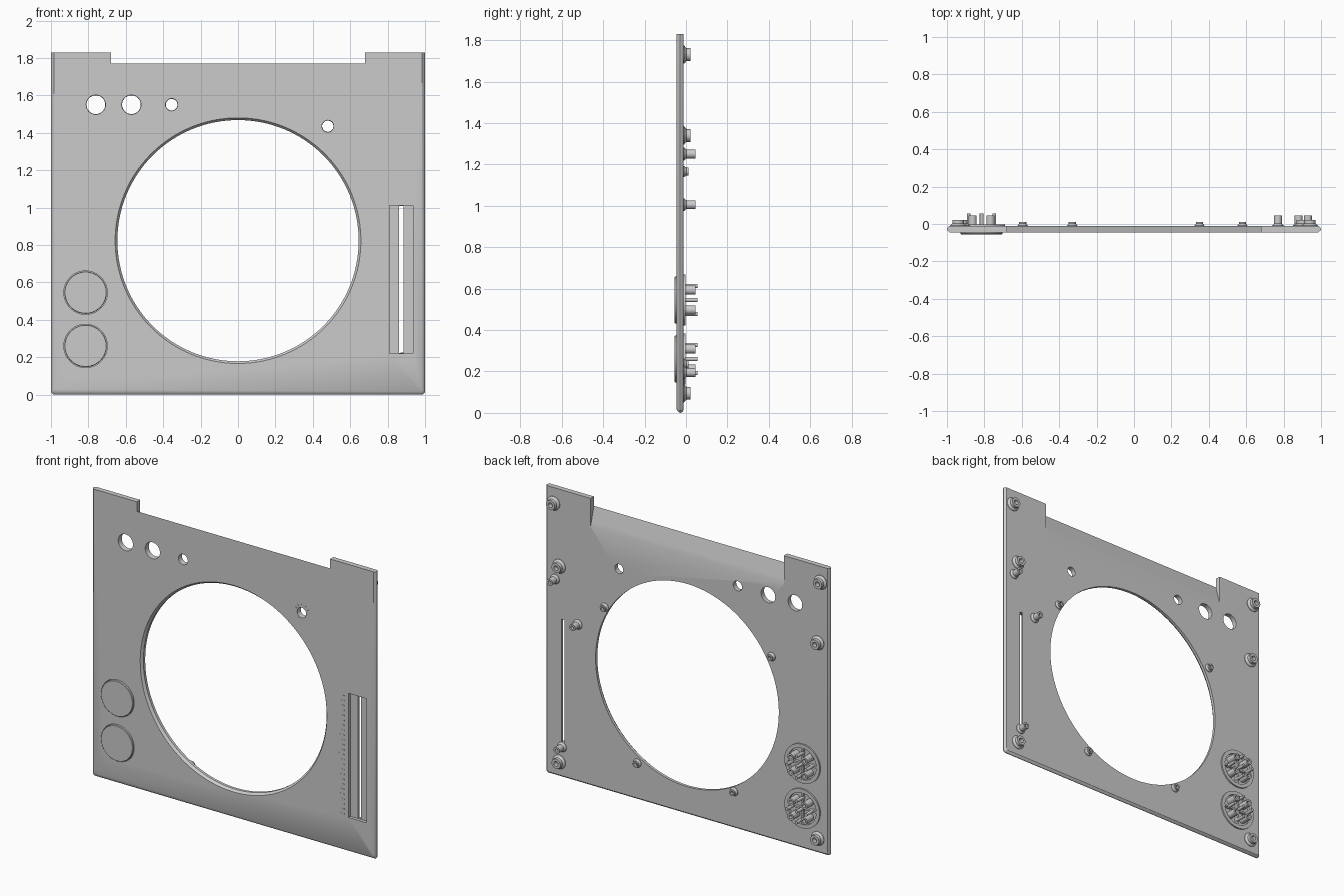
import bpy, bmesh, math

if "Cube" in bpy.data.objects:
    bpy.data.objects.remove(bpy.data.objects["Cube"])

FRONT, BACK = -0.045, -0.012


def finish(name, bm, angle=30):
    bmesh.ops.recalc_face_normals(bm, faces=bm.faces)
    me = bpy.data.meshes.new(name)
    bm.to_mesh(me)
    bm.free()
    ob = bpy.data.objects.new(name, me)
    bpy.context.collection.objects.link(ob)
    smooth(ob, angle)
    return ob


def smooth(ob, angle=30):
    bpy.ops.object.select_all(action='DESELECT')
    ob.select_set(True)
    bpy.context.view_layer.objects.active = ob
    bpy.ops.object.shade_smooth_by_angle(angle=math.radians(angle))


def lathe(bm, x, z, profile, n=32):
    """Revolve (radius, y) points about the y direction through (x, z)."""
    rings = []
    for r, y in profile:
        if r == 0:
            rings.append([bm.verts.new((x, y, z))] * n)
        else:
            rings.append([bm.verts.new((x + r * math.cos(t), y, z + r * math.sin(t)))
                          for t in (2 * math.pi * k / n for k in range(n))])
    for a, b in zip(rings, rings[1:]):
        for k in range(n):
            q = [a[k], a[(k + 1) % n], b[(k + 1) % n], b[k]]
            bm.faces.new(list(dict.fromkeys(q)))


def box(bm, x0, x1, y0, y1, z0, z1):
    vs = bmesh.ops.create_cube(bm, size=1)['verts']
    for v in vs:
        v.co = ((x0 + x1) / 2 + v.co.x * (x1 - x0),
                (y0 + y1) / 2 + v.co.y * (y1 - y0),
                (z0 + z1) / 2 + v.co.z * (z1 - z0))
    return vs


# Panel: outline lofted through the thickness, edges rounded, notch sloping to the back
bm = bmesh.new()
rings = []
for y, i in [(FRONT, .016), (-.036, .004), (-.029, 0), (-.02, .003), (BACK, .012)]:
    n = 1.77 - .12 * (y - FRONT) / (BACK - FRONT)
    c, s = .012, 1 - i
    pts = [(-s, 1.83), (-s, i + c), (-s + c, i), (s - c, i), (s, i + c),
           (s, 1.83), (.68, 1.83), (.68, n), (-.68, n), (-.68, 1.83)]
    rings.append([bm.verts.new((px, y, pz)) for px, pz in pts])
for a, b in zip(rings, rings[1:]):
    for k in range(len(a)):
        m = (k + 1) % len(a)
        bm.faces.new((a[k], a[m], b[m], b[k]))
bm.faces.new(rings[0])
bm.faces.new(rings[-1])
panel = finish("panel", bm)


# Openings in the panel
def cut(fill):
    cb = bmesh.new()
    fill(cb)
    cutter = finish("cutter", cb)
    cutter.hide_render = True
    mod = panel.modifiers.new("cut", 'BOOLEAN')
    mod.operation, mod.solver, mod.object = 'DIFFERENCE', 'EXACT', cutter
    bpy.context.view_layer.objects.active = panel
    bpy.ops.object.modifier_apply(modifier=mod.name)
    bpy.data.objects.remove(cutter)


def cut_hole(x, z, r0, r1, n):
    cut(lambda b: lathe(b, x, z, [(0, -.06), (r0, -.06), (r0, FRONT), (r1, -.03),
                                  (r1, .05), (0, .05)], n))


BUTTONS = [(-.815, .545), (-.815, .26)]
cut_hole(0, .823, .657, .645, 128)
for x, z, r in [(-.76, 1.55, .05), (-.57, 1.55, .05), (-.355, 1.55, .031), (.48, 1.435, .03)]:
    cut_hole(x, z, r + .002, r, 40)
for x, z in BUTTONS:
    cut_hole(x, z, .116, .116, 64)
cut(lambda b: box(b, .81, .935, -.06, -.025, .22, 1.01))
cut(lambda b: box(b, .862, .885, -.06, .02, .223, 1.007))
smooth(panel)


# Screw bosses on the back
def bosses(name, spots, base, r, top, bore):
    b = bmesh.new()
    for x, z in spots:
        lathe(b, x, z, [(0, BACK - .004), (base, BACK - .004), (base, BACK + .003),
                        (r, BACK + .014), (r, top), (bore, top), (bore, -.005), (0, -.005)], 28)
    finish(name, b)


bosses("mounting_bosses",
       [(-.94, 1.73), (.94, 1.73), (-.92, 1.34), (.9, 1.34), (-.92, .095), (.9, .095)],
       .044, .031, .022, .015)
bosses("slider_posts", [(.93, 1.25), (.77, 1.005), (.88, .195)], .031, .021, .045, .01)
bosses("opening_bosses", [(-.595, 1.165), (.58, 1.165), (-.33, .235), (.35, .235)],
       .027, .019, .012, .01)

# Round push buttons with flange, ribs, tubes and pins behind
for i, (x, z) in enumerate(BUTTONS):
    b = bmesh.new()
    lathe(b, x, z, [(0, -.055), (.11, -.055), (.113, -.052), (.113, -.011), (.124, -.011),
                    (.124, -.002), (.1, -.002), (.1, -.02), (0, -.02)], 64)
    box(b, x - .1, x + .1, -.022, -.004, z - .006, z + .006)
    box(b, x - .006, x + .006, -.022, -.004, z - .1, z + .1)
    for sx in (-1, 1):
        for sz in (-1, 1):
            lathe(b, x + sx * .048, z + sz * .048,
                  [(0, -.022), (.022, -.022), (.022, .045), (.011, .045), (.011, -.005), (0, -.005)], 24)
    for dx, dz in [(0, 0), (.068, 0), (-.068, 0), (0, .068), (0, -.068)]:
        lathe(b, x + dx, z + dz, [(0, -.022), (.01, -.022), (.01, .055), (0, .055)], 16)
    finish(f"push_button_{i + 1}", b)

# Slider scale and dial tick marks, barely raised
b = bmesh.new()
for k in range(25):
    z = .235 + k * .0313
    box(b, .75 if k % 4 == 0 else .76, .78, FRONT - .001, FRONT + .001, z - .002, z + .002)
lathe(b, .735, .61, [(0, FRONT - .001), (.009, FRONT - .001), (.009, FRONT + .001), (0, FRONT + .001)], 16)
for k in range(11):
    t = math.radians(-60 + 30 * k)
    ct, st = math.cos(t), math.sin(t)
    for v in box(b, .04, .054, FRONT - .001, FRONT + .001, -.002, .002):
        rx, rz = v.co.x, v.co.z
        v.co.x, v.co.z = .48 + rx * ct - rz * st, 1.435 + rx * st + rz * ct
finish("tick_marks", b)
